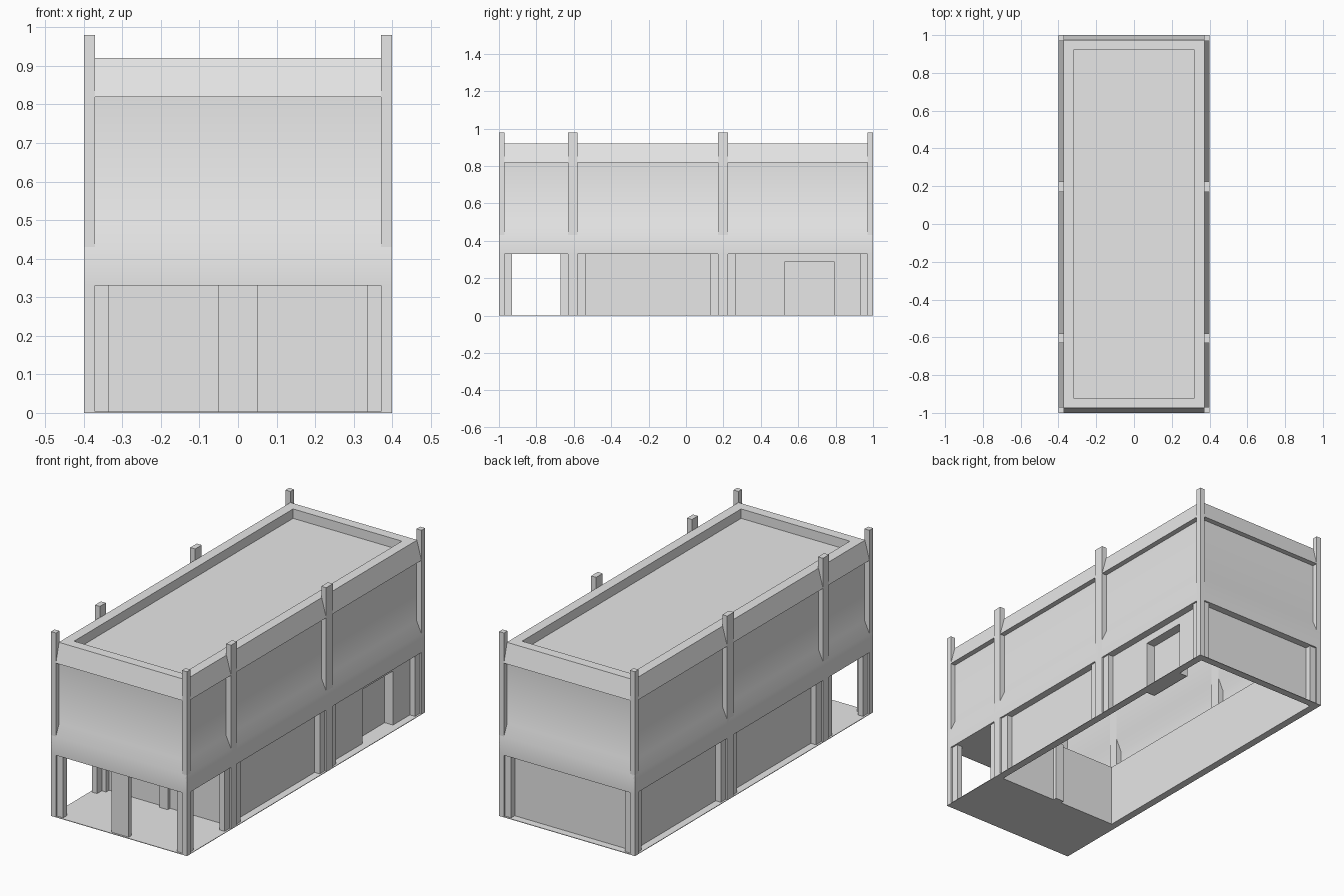
import bpy, bmesh, math

cube = bpy.data.objects.get("Cube")
if cube:
    bpy.data.objects.remove(cube, do_unlink=True)

HX, HY = 0.40, 1.0              # half width, half length
STOREY, TOP = 0.33, 0.98        # ground storey height, pillar height
WX, WY = HX - 0.04, HY - 0.04   # recessed ground walls
PORCH = -0.605                  # back of the open porch

grey = bpy.data.materials.new("light_grey")
grey.use_nodes = True
colour = (0.8, 0.8, 0.8, 1)
grey.diffuse_color = colour
grey.node_tree.nodes["Principled BSDF"].inputs["Base Color"].default_value = colour


def finish(name, bm):
    mesh = bpy.data.meshes.new(name)
    bm.to_mesh(mesh)
    bm.free()
    mesh.materials.append(grey)
    obj = bpy.data.objects.new(name, mesh)
    bpy.context.collection.objects.link(obj)
    return obj


def box(name, x, y, z):
    """Box from three (low, high) ranges."""
    bm = bmesh.new()
    bmesh.ops.create_cube(bm, size=1)
    for v in bm.verts:
        v.co = [sum(r) / 2 + c * abs(r[1] - r[0]) for r, c in zip((x, y, z), v.co)]
    return finish(name, bm)


def sheet(name, *corners):
    bm = bmesh.new()
    bm.faces.new([bm.verts.new(c) for c in corners])
    return finish(name, bm)


def wall(name, a, b, z0=0, z1=STOREY):
    """Upright sheet between two plan points."""
    return sheet(name, (*a, z0), (*b, z0), (*b, z1), (*a, z1))


# Upper storey, parapet and sunken roof: one (inset, height) profile swept round the plan
profile = [(0, STOREY), (0, 0.43), (0.028, 0.49), (0.028, 0.82),
           (0, 0.82), (0.027, 0.92), (0.08, 0.92), (0.08, 0.87)]
bm = bmesh.new()
rings = []
for d, z in profile:
    x, y = HX - d, HY - d
    rings.append([bm.verts.new(p) for p in ((-x, -y, z), (x, -y, z), (x, y, z), (-x, y, z))])
for low, high in zip(rings, rings[1:]):
    for i in range(4):
        j = (i + 1) % 4
        bm.faces.new((low[i], low[j], high[j], high[i]))
bm.faces.new(rings[-1])
shell = finish("upper_storey", bm)
bpy.context.view_layer.objects.active = shell
shell.select_set(True)
bpy.ops.object.shade_smooth_by_angle(angle=math.radians(35))
shell.select_set(False)

# Pillars and the shorter jambs beside them
pillars = [(-1, -0.97), (-0.63, -0.58), (0.17, 0.225), (0.97, 1)]
jambs = [(-0.97, -0.93), (-0.67, -0.63), (-0.58, -0.535),
         (0.13, 0.17), (0.225, 0.265), (0.93, 0.97)]
for s, side in ((1, "left"), (-1, "right")):
    def across(a, b):
        return tuple(sorted((s * a, s * b)))
    for y in pillars:
        box(side + "_pillar", across(0.371, HX), y, (0, TOP))
    for y in jambs:
        box(side + "_jamb", across(WX, 0.39), y, (0, STOREY))
    for end, y in (("front", (-0.99, -WY)), ("porch", (-0.63, PORCH)), ("back", (WY, 0.99))):
        box(side + "_" + end + "_jamb", across(0.335, 0.372), y, (0, STOREY))

# Porch columns
box("front_column", (-0.05, 0.05), (-0.99, -0.965), (0, STOREY))
box("porch_column", (-0.025, 0.025), (-0.625, -0.585), (0, STOREY))

# Recessed ground walls, with a door opening on the left side
DOOR_A, DOOR_B, DOOR_TOP, DX = 0.53, 0.79, 0.29, WX - 0.05
wall("porch_wall", (-WX, PORCH), (WX, PORCH))
wall("back_wall", (-WX, WY), (WX, WY))
wall("right_wall", (-WX, PORCH), (-WX, WY))
wall("left_wall_front", (WX, PORCH), (WX, DOOR_A))
wall("left_wall_back", (WX, DOOR_B), (WX, WY))
wall("wall_over_door", (WX, DOOR_A), (WX, DOOR_B), DOOR_TOP)
wall("door", (DX, DOOR_A), (DX, DOOR_B), 0, DOOR_TOP)
for y in (DOOR_A, DOOR_B):
    wall("door_reveal", (DX, y), (WX, y), 0, DOOR_TOP)
for name, z in (("door_sill", 0.002), ("door_head", DOOR_TOP)):
    sheet(name, (DX, DOOR_A, z), (WX, DOOR_A, z), (WX, DOOR_B, z), (DX, DOOR_B, z))

# Porch floor and the narrow ledge round the building
LEDGE = (0, 0.003)
box("porch_floor", (-HX, HX), (-HY, PORCH), LEDGE)
box("back_ledge", (-HX, HX), (WY, HY), LEDGE)
box("left_ledge", (WX, HX), (PORCH, WY), LEDGE)
box("right_ledge", (-HX, -WX), (PORCH, WY), LEDGE)

# Porch ceiling and the soffits above the recessed walls
SOFFIT = (STOREY, STOREY + 0.003)
IX, IY = HX - 0.001, HY - 0.001
box("porch_ceiling", (-IX, IX), (-IY, PORCH), SOFFIT)
box("back_soffit", (-IX, IX), (WY, IY), SOFFIT)
box("left_soffit", (WX, IX), (PORCH, WY), SOFFIT)
box("right_soffit", (-IX, -WX), (PORCH, WY), SOFFIT)
